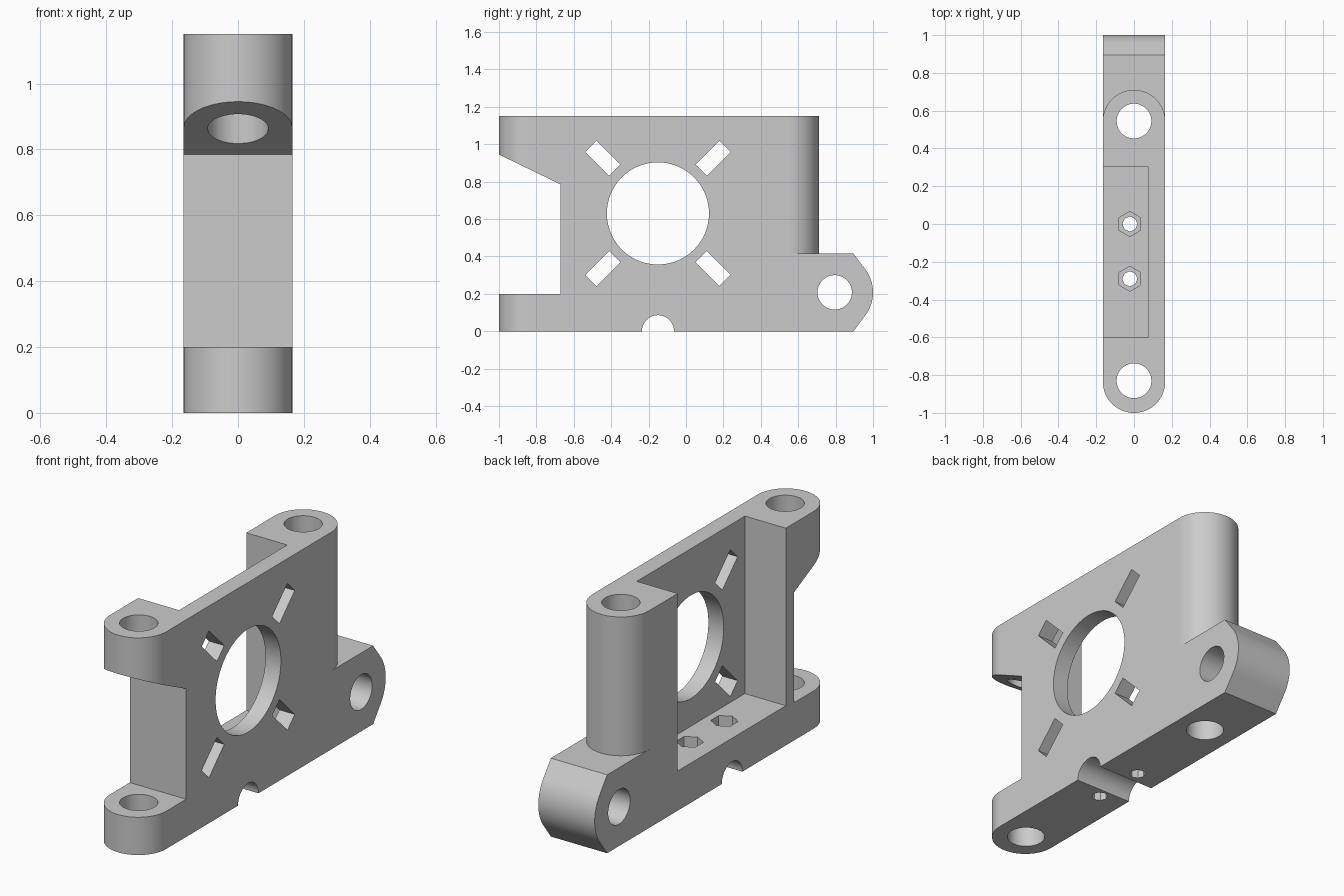
import bpy, bmesh
from math import sin, cos, radians, pi
from mathutils import Vector

if "Cube" in bpy.data.objects:
    bpy.data.objects.remove(bpy.data.objects["Cube"], do_unlink=True)

HALF = 0.165     # half thickness of the bracket
HEIGHT = 1.15
BORE = 0.092     # pivot holes
LUG = (0.795, 0.208)
MOTOR = (-0.15, 0.63)


def arc(cx, cy, r, start, end, steps):
    return [(cx + r * cos(radians(start + (end - start) * i / steps)),
             cy + r * sin(radians(start + (end - start) * i / steps)))
            for i in range(steps + 1)]


def circle(cx, cy, r, sides=64, turn=0):
    return arc(cx, cy, r, turn, turn + 360, sides)[:-1]


def rect(a0, b0, a1, b1):
    return [(a0, b0), (a1, b0), (a1, b1), (a0, b1)]


def prism(name, points, axis, lo, hi):
    """Extrude a flat outline along x (outline in y, z) or z (outline in x, y)."""
    def place(p, d):
        return Vector((d, *p)) if axis == "x" else Vector((*p, d))
    bm = bmesh.new()
    face = bm.faces.new([bm.verts.new(place(p, lo)) for p in points])
    new = bmesh.ops.extrude_face_region(bm, geom=[face])["geom"]
    shift = place((0, 0), hi - lo)
    bmesh.ops.translate(bm, vec=shift, verts=[v for v in new if isinstance(v, bmesh.types.BMVert)])
    bmesh.ops.recalc_face_normals(bm, faces=bm.faces)
    mesh = bpy.data.meshes.new(name)
    bm.to_mesh(mesh)
    bm.free()
    obj = bpy.data.objects.new(name, mesh)
    bpy.context.collection.objects.link(obj)
    return obj


# Side outline with the fork opening at the front and the lug nose at the back
outline = [(-1, 0), (0.895, 0)]
outline += arc(*LUG, 0.205, -38, 38, 16)
outline += [(0.895, 0.415), (0.895, HEIGHT), (-1, HEIGHT), (-1, 0.945),
            (-0.67, 0.785), (-0.67, 0.2), (-1, 0.2)]
bracket = prism("motor_bracket", outline, "x", -HALF, HALF)
bpy.context.view_layer.objects.active = bracket
bracket.select_set(True)


def cut(name, points, axis, lo, hi):
    cutter = prism(name, points, axis, lo, hi)
    cutter.hide_render = True
    mod = bracket.modifiers.new(name, "BOOLEAN")
    mod.operation = "DIFFERENCE"
    mod.solver = "EXACT"
    mod.object = cutter
    bpy.ops.object.modifier_apply(modifier=name)
    bpy.data.objects.remove(cutter, do_unlink=True)


# Rounded ends: fork at the front, column above the lug at the back
for name, y, side, base in (("front_round", -0.835, -1, -0.1), ("back_round", 0.545, 1, 0.415)):
    end = arc(0, y, HALF, 0, 180 * side, 32)
    end += [(-0.3, y), (-0.3, y + side * 0.6), (0.3, y + side * 0.6), (0.3, y)]
    cut(name, end, "z", base, 1.3)

# Open pocket behind the thin face plate
cut("pocket", rect(-0.3, -0.6, 0.075, 0.305), "z", 0.21, 1.3)

# Vertical pivot bores and the cross bore in the lug
for y in (-0.83, 0.545):
    cut("pivot_bore", circle(0, y, BORE), "z", -0.1, 1.3)
cut("lug_bore", circle(*LUG, BORE), "x", -0.3, 0.3)

# Motor opening with four diagonal screw slots
cut("motor_opening", circle(*MOTOR, 0.273, 96), "x", -0.3, 0.3)
for k in range(4):
    a = pi / 4 + k * pi / 2
    slot = [(MOTOR[0] + u * cos(a) - v * sin(a), MOTOR[1] + u * sin(a) + v * cos(a))
            for u, v in rect(0.327, -0.043, 0.507, 0.043)]
    cut("slot", slot, "x", -0.3, 0.3)

# Half-round groove under the base
cut("groove", circle(-0.15, 0, 0.086, 48), "x", -0.3, 0.3)

# Nut recesses and their screw holes in the pocket floor
for y in (0, -0.29):
    cut("nut_recess", circle(-0.022, y, 0.066, 6, 90), "z", 0.12, 0.3)
    cut("screw_hole", circle(-0.022, y, 0.04, 8), "z", -0.1, 0.3)

# Smooth curved walls, keep edges crisp
bpy.ops.object.shade_smooth_by_angle(angle=radians(20))
weighted = bracket.modifiers.new("even_shading", "WEIGHTED_NORMAL")
weighted.keep_sharp = True

grey = bpy.data.materials.new("plain_grey")
grey.use_nodes = True
grey.diffuse_color = (0.6, 0.6, 0.6, 1)
grey.node_tree.nodes["Principled BSDF"].inputs["Base Color"].default_value = (0.6, 0.6, 0.6, 1)
bracket.data.materials.clear()
bracket.data.materials.append(grey)
